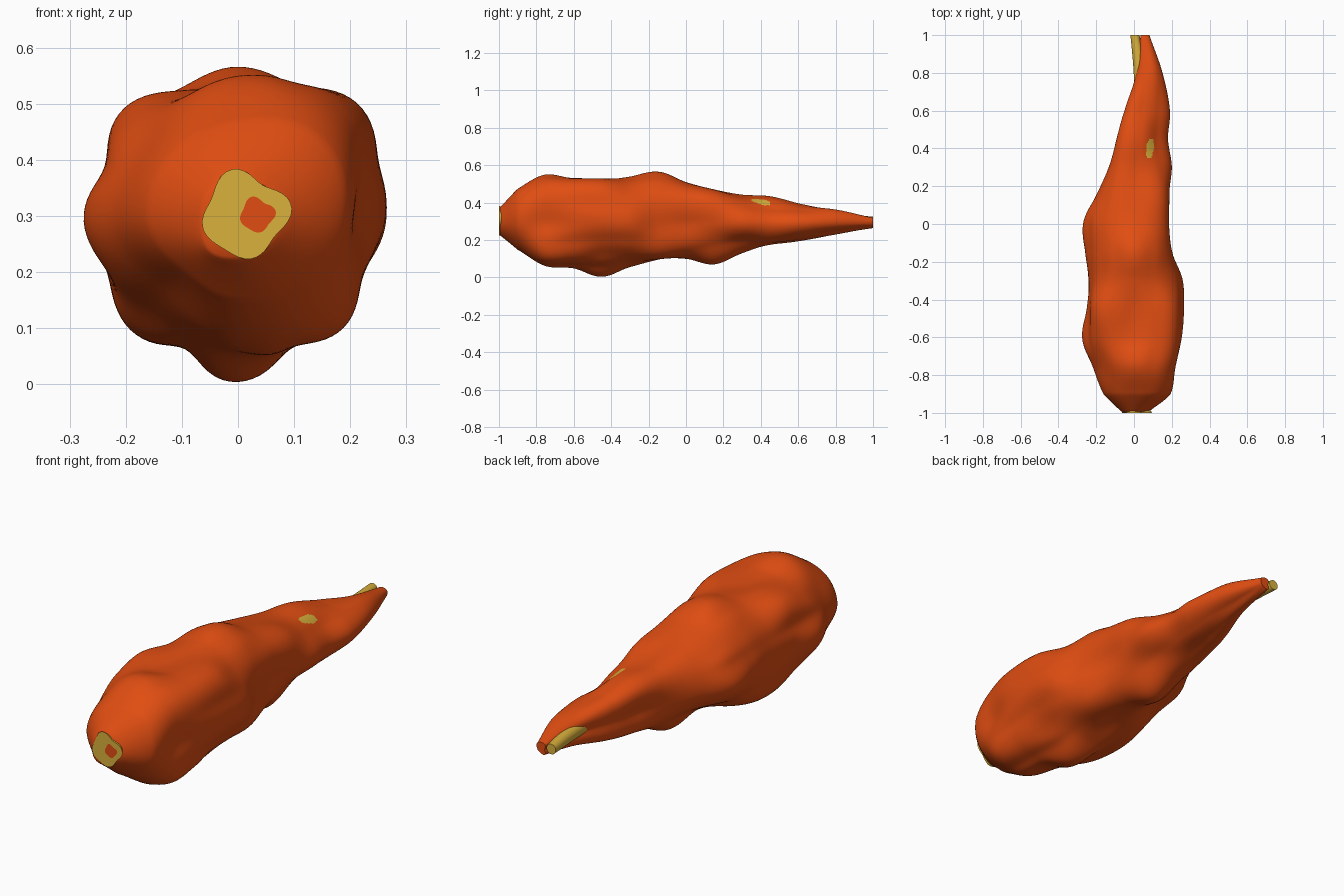
import bpy, math

if "Cube" in bpy.data.objects:
    bpy.data.objects.remove(bpy.data.objects["Cube"])

def material(name, rgb):
    m = bpy.data.materials.new(name)
    m.diffuse_color = (*rgb, 1)
    m.use_nodes = True
    m.node_tree.nodes["Principled BSDF"].inputs["Base Color"].default_value = m.diffuse_color
    return m

ORANGE = material("orange skin", (0.75, 0.075, 0.006))
YELLOW = material("yellow core", (0.70, 0.44, 0.045))

# Stations along the length, and how far the skin reaches from the axis
Y = [-1, -.9, -.75, -.6, -.45, -.3, -.15, 0, .15, .3, .45, .6, .8, 1]
REACH = [
    [.07, .19, .21, .25, .265, .26, .20, .17, .18, .20, .18, .19, .15, .08],    # right
    [.07, .21, .275, .30, .30, .26, .245, .23, .215, .17, .14, .14, .13, .07],  # upper right
    [.08, .18, .26, .23, .23, .25, .28, .22, .18, .145, .135, .10, .07, .03],   # top
    [.07, .17, .22, .265, .29, .255, .25, .235, .20, .165, .14, .09, .02, -.01],  # upper left
    [.06, .16, .22, .28, .25, .24, .26, .275, .20, .13, .07, .04, -.02, -.04],  # left
    [.07, .13, .175, .22, .265, .275, .24, .175, .155, .135, .11, .08, .02, -.01],  # lower left
    [.06, .14, .22, .24, .29, .23, .19, .19, .22, .16, .11, .09, .06, .02],     # bottom
    [.06, .16, .265, .26, .235, .23, .23, .195, .17, .15, .15, .14, .10, .06],  # lower right
]
# Scalloped outer limit of the lobes, every 22.5 degrees
LIMIT = [.28, .27, .315, .272, .29, .265, .305, .253, .285, .255, .285, .24, .30, .243, .277, .245]
AXIS_Z = 0.29

def spline(a, b, c, d, t):
    return b + .5 * t * (c - a + t * (2*a - 5*b + 4*c - d + t * (3*(b - c) + d - a)))

def along(values, y, stations=Y):
    n = len(stations)
    i = max(k for k in range(n - 1) if stations[k] <= y)
    t = (y - stations[i]) / (stations[i + 1] - stations[i])
    v = [2 * values[0] - values[1], *values, 2 * values[-1] - values[-2]]
    return spline(v[i], v[i + 1], v[i + 2], v[i + 3], t)

def around(values, u):
    # value at a fraction u of a full turn
    n = len(values)
    k = int(u * n)
    return spline(values[(k - 1) % n], values[k % n], values[(k + 1) % n], values[(k + 2) % n], u * n - k)

def loft(name, rings, mats):
    n = len(rings[0])
    verts = [p for r in rings for p in r]
    faces = [(i*n + j, (i+1)*n + j, (i+1)*n + (j+1) % n, i*n + (j+1) % n)
             for i in range(len(rings) - 1) for j in range(n)]
    faces.append(tuple(range(n)))
    faces.append(tuple(range(len(verts) - 1, len(verts) - n - 1, -1)))
    me = bpy.data.meshes.new(name)
    me.from_pydata(verts, [], faces)
    for m in mats:
        me.materials.append(m)
    ob = bpy.data.objects.new(name, me)
    bpy.context.collection.objects.link(ob)
    bpy.ops.object.select_all(action='DESELECT')
    ob.select_set(True)
    bpy.context.view_layer.objects.active = ob
    bpy.ops.object.shade_smooth_by_angle(angle=math.radians(50))
    return ob

# Lumpy outer skin, bending sideways toward the thin tail
def skin_ring(y, n=128):
    cx = .06 * max(0, min(1, (y + .1) / .8)) ** 1.2
    radii = [max(.018, along(REACH[k], y) - cx * math.cos(k * math.pi / 4)) for k in range(8)]
    ring = []
    for j in range(n):
        a = 2 * math.pi * j / n
        r, limit = around(radii, j / n), around(LIMIT, j / n) * 1.03
        r /= (1 + (r / limit) ** 18) ** (1 / 18)
        ring.append((cx + r * math.cos(a), max(y, -.997), AXIS_Z + r * math.sin(a)))
    return ring

STEPS = 200
skin = loft("outer_skin", [skin_ring(-1 + 2 * i / STEPS) for i in range(STEPS + 1)], [ORANGE, YELLOW])

# Yellow spot showing through the skin near the tail
for f in skin.data.polygons:
    x, y, z = f.center
    if z > .34 and ((y - .40) / .055) ** 2 + ((x - .085 - .1 * (y - .4)) / .020) ** 2 < 1:
        f.material_index = 1

# Yellow core: fills the skin, shows at the blunt end and runs out beside the tail as a stem
CY = [-1, -.97, -.9, -.75, -.6, -.3, 0, .2, .4, .55, .7, .85, 1]
CX = [.012, .01, .01, .01, .01, .01, .01, .02, .04, .05, .040, .027, .005]
CR = [.074, .070, .105, .16, .19, .19, .15, .12, .08, .055, .038, .032, .024]

def core_ring(y, scale=1, dx=0, n=48):
    cx, r = along(CX, y, CY) + dx, along(CR, y, CY) * scale
    lump = .1 * math.exp(-40 * (y + 1))
    out = []
    for j in range(n):
        a = 2 * math.pi * j / n
        q = r * (1 + lump * math.sin(4 * a + .6) + lump * .6 * math.cos(3 * a))
        out.append((cx + q * math.cos(a), y, .302 + q * math.sin(a)))
    return out

rings = [core_ring(-1, .40, .022)] + [core_ring(-1 + 2 * i / 100) for i in range(101)]
core = loft("inner_core", rings, [YELLOW, ORANGE])
core.data.polygons[len(core.data.polygons) - 2].material_index = 1   # orange heart of the blunt end
